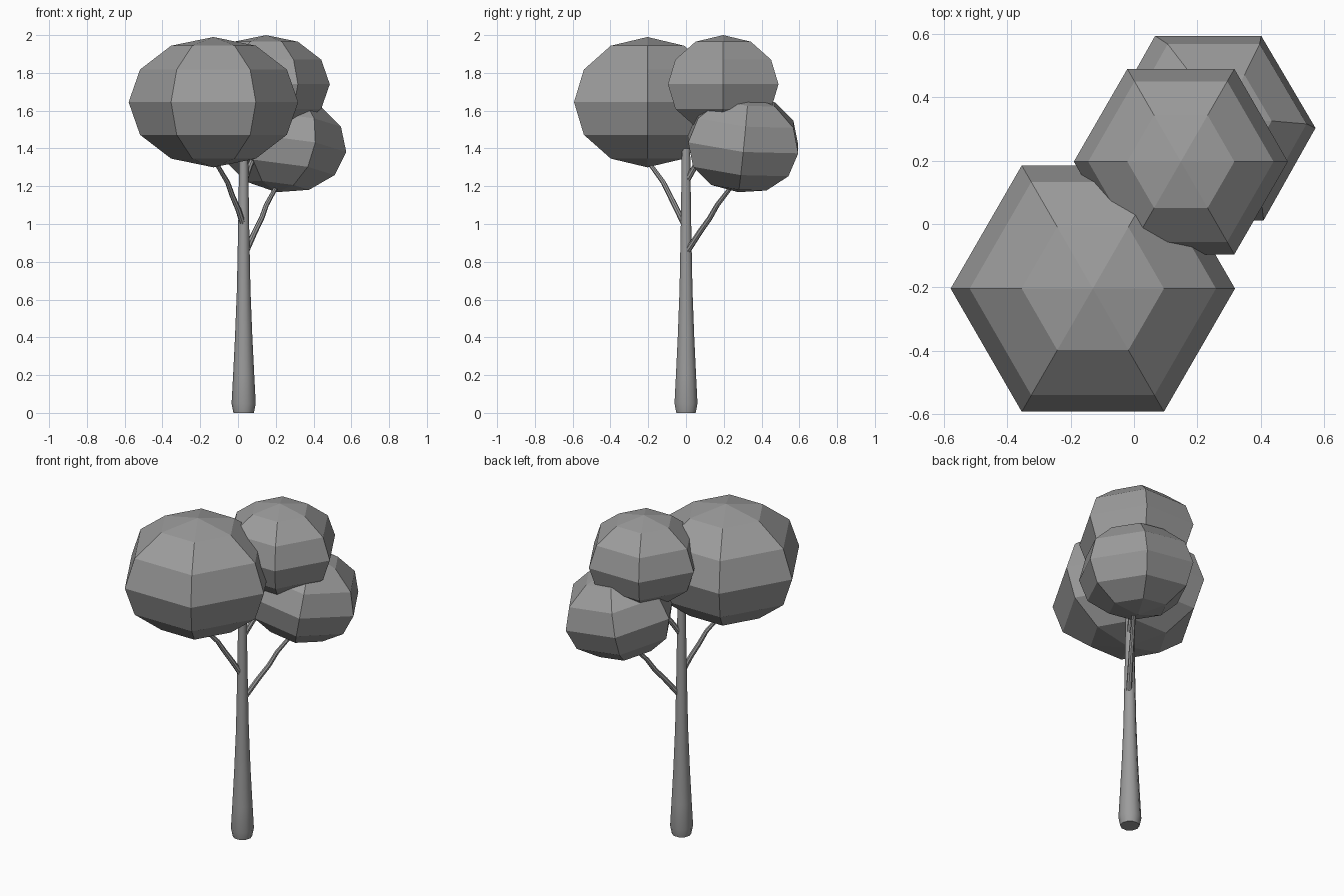
import bpy, bmesh
from math import sin, cos, pi
from mathutils import Vector

cube = bpy.data.objects.get("Cube")
if cube:
    bpy.data.objects.remove(cube, do_unlink=True)


def make_material(name, colour):
    mat = bpy.data.materials.new(name)
    mat.use_nodes = True
    mat.diffuse_color = colour
    mat.node_tree.nodes["Principled BSDF"].inputs["Base Color"].default_value = colour
    return mat


grey = make_material("plain grey", (0.33, 0.33, 0.33, 1))


def loft(name, points, radii, sides, smooth=False):
    """Sweep a regular polygon along a path, one radius per point."""
    bm = bmesh.new()
    pts = [Vector(p) for p in points]
    rings = []
    for i, (p, r) in enumerate(zip(pts, radii)):
        along = pts[min(i + 1, len(pts) - 1)] - pts[max(i - 1, 0)]
        turn = Vector((0, 0, 1)).rotation_difference(along)
        rings.append([bm.verts.new(p + turn @ Vector((r * cos(2 * pi * k / sides),
                                                      r * sin(2 * pi * k / sides), 0)))
                      for k in range(sides)])
    for low, high in zip(rings, rings[1:]):
        for k in range(sides):
            n = (k + 1) % sides
            bm.faces.new((low[k], low[n], high[n], high[k]))
    if radii[0] > 0:
        bm.faces.new(rings[0][::-1])
    if radii[-1] > 0:
        bm.faces.new(rings[-1])
    bmesh.ops.remove_doubles(bm, verts=bm.verts, dist=1e-4)
    bmesh.ops.recalc_face_normals(bm, faces=bm.faces)
    mesh = bpy.data.meshes.new(name)
    bm.to_mesh(mesh)
    bm.free()
    mesh.materials.append(grey)
    obj = bpy.data.objects.new(name, mesh)
    bpy.context.collection.objects.link(obj)
    if smooth:
        bpy.ops.object.select_all(action='DESELECT')
        obj.select_set(True)
        bpy.context.view_layer.objects.active = obj
        bpy.ops.object.shade_smooth_by_angle(angle=0.7)
    return obj


def crown(name, centre, radius, height, tilt=(0, 0, 0)):
    """Six-sided, slightly flattened ball of leaves."""
    angles = [pi * i / 6 for i in range(7)]
    points = [(0, 0, -height * cos(a)) for a in angles]
    radii = [0 if i in (0, 6) else radius * sin(a) for i, a in enumerate(angles)]
    obj = loft(name, points, radii, 6)
    obj.location = centre
    obj.rotation_euler = tilt


# Leaf crowns
crown("large_crown", (-0.13, -0.204, 1.645), 0.449, 0.345)
crown("top_crown", (0.148, 0.197, 1.74), 0.338, 0.26)
crown("low_crown", (0.238, 0.303, 1.425), 0.338, 0.26, (-0.1, 0.13, 0))

# Tapering trunk with a rounded foot
trunk_profile = [(0, 0.054), (0.05, 0.064), (0.2, 0.056), (0.4, 0.046),
                 (0.65, 0.036), (1.0, 0.029), (1.4, 0.023)]
loft("trunk", [(0.03, 0, z) for z, r in trunk_profile],
     [r for z, r in trunk_profile], 10, True)

# Crooked branches reaching into the crowns
branches = {
    "large_crown_branch": [(0.03, -0.005, 0.99), (0.0, -0.05, 1.08), (-0.03, -0.085, 1.15),
                           (-0.055, -0.12, 1.22), (-0.12, -0.2, 1.33)],
    "low_crown_branch": [(0.045, 0.01, 0.86), (0.09, 0.075, 0.96), (0.125, 0.125, 1.03),
                         (0.15, 0.165, 1.1), (0.21, 0.25, 1.21)],
    "top_crown_branch": [(0.035, 0.005, 1.23), (0.06, 0.045, 1.3), (0.085, 0.08, 1.36),
                         (0.105, 0.12, 1.43), (0.14, 0.18, 1.53)],
}
for name, path in branches.items():
    loft(name, path, [0.016, 0.015, 0.014, 0.013, 0.011], 8, True)
